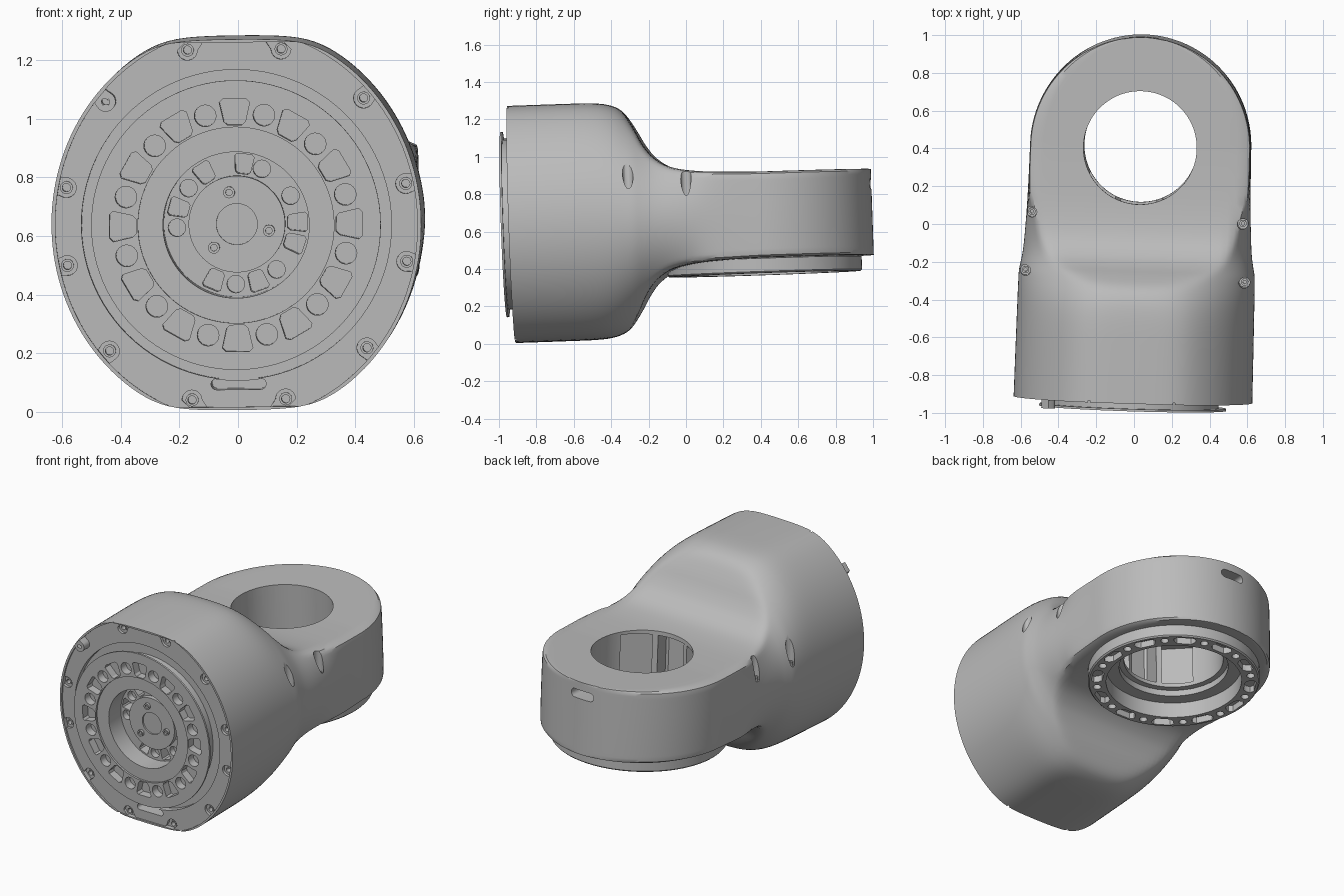
import bpy, bmesh
from math import sin, cos, pi, radians, sqrt, atan2, exp
from mathutils import Matrix, Vector

cube = bpy.data.objects.get("Cube")
if cube:
    bpy.data.objects.remove(cube)

grey = bpy.data.materials.new("plain_grey")
grey.use_nodes = True
COL = (0.5, 0.5, 0.5, 1)
grey.diffuse_color = COL
grey.node_tree.nodes["Principled BSDF"].inputs["Base Color"].default_value = COL

# Part frame: y runs from the front flange to the eye ring; POSE tilts it all
POSE = (Matrix.Translation((-0.007, -0.975, 0.637)) @ Matrix.Rotation(radians(-1.75), 4, 'Z')
        @ Matrix.Rotation(radians(2), 4, 'X') @ Matrix.Rotation(radians(-0.7), 4, 'Y'))
FRONT = Matrix.Rotation(pi / 2, 4, 'X')      # drawn in xy, depth is -z
EYE_Y, EYE_R = 1.388, 0.585
EYE = Matrix.Translation((0, EYE_Y, 0))


def make(name, bm):
    bmesh.ops.recalc_face_normals(bm, faces=bm.faces[:])
    me = bpy.data.meshes.new(name)
    bm.to_mesh(me)
    bm.free()
    ob = bpy.data.objects.new(name, me)
    bpy.context.collection.objects.link(ob)
    me.materials.append(grey)
    return ob


def cut(target, bm):
    tool = make("cutter", bm)
    tool.hide_render = True
    mod = target.modifiers.new("cut", 'BOOLEAN')
    mod.operation, mod.solver, mod.object = 'DIFFERENCE', 'EXACT', tool
    bpy.context.view_layer.objects.active = target
    bpy.ops.object.modifier_apply(modifier="cut")
    bpy.data.objects.remove(tool)


def finish(ob):
    ob.matrix_world = POSE
    bpy.ops.object.select_all(action='DESELECT')
    ob.select_set(True)
    bpy.context.view_layer.objects.active = ob
    bpy.ops.object.shade_smooth_by_angle(angle=radians(32))


def skin(bm, rings, closed=False):
    pairs = list(zip(rings, rings[1:])) + ([(rings[-1], rings[0])] if closed else [])
    for a, b in pairs:
        n = max(len(a), len(b))
        for i in range(n):
            j = (i + 1) % n
            quad = [a[i % len(a)], a[j % len(a)], b[j % len(b)], b[i % len(b)]]
            bm.faces.new(list(dict.fromkeys(quad)))


def lathe(bm, profile, m, closed=False, n=96):
    rings = []
    for r, z in profile:
        steps = n if r > 0 else 1
        rings.append([bm.verts.new(m @ Vector((r * cos(2 * pi * i / n), r * sin(2 * pi * i / n), z)))
                      for i in range(steps)])
    skin(bm, rings, closed)


def prism(bm, pts, z0, z1, m):
    rings = [[bm.verts.new(m @ Vector((x, y, z))) for x, y in pts] for z in (z0, z1)]
    skin(bm, rings)
    for ring in rings:
        bm.faces.new(ring)


def circle(x, y, r, n=24):
    return [(x + r * cos(2 * pi * i / n), y + r * sin(2 * pi * i / n)) for i in range(n)]


def stadium(x, y, r, length, ang, n=12):
    """Round-ended slot starting at x, y and running along ang."""
    pts = []
    for d, turn in ((length, -pi / 2), (0, pi / 2)):
        for i in range(n + 1):
            t = ang + turn + pi * i / n
            pts.append((x + d * cos(ang) + r * cos(t), y + d * sin(ang) + r * sin(t)))
    return pts


def window(ang, r0, r1, w0, w1, c=0.012):
    """Keystone opening with clipped corners."""
    raw = [(r0, -w0 + c), (r0 + c, -w0), (r1 - c, -w1), (r1, -w1 + c),
           (r1, w1 - c), (r1 - c, w1), (r0 + c, w0), (r0, w0 - c)]
    return [(u * cos(ang) - v * sin(ang), u * sin(ang) + v * cos(ang)) for u, v in raw]


def inside_rim(pts):
    """Pull points back to the inner edge of the drum's front rim."""
    fit = []
    for x, z in pts:
        m = max(sqrt((x / 0.619) ** 2 + (z / 0.668) ** 2), abs(z) / 0.623, 1)
        fit.append((x / m, z / m))
    return fit


# ---- Housing: rounded drum flowing into the eye ring ----
STATIONS = [(0.045, .636, .632), (0.3, .636, .63), (0.5, .634, .628), (0.6, .618, .627),
            (0.66, .58, .626), (0.715, .495, .624), (0.766, .4, .615), (0.823, .328, .606),
            (0.915, .272, .599), (1.06, .245, .592), (1.25, .234, .587), (EYE_Y, .23, EYE_R)]


def catmull(k, t):
    p = [Vector(STATIONS[min(max(k + d, 0), len(STATIONS) - 1)]) for d in (-1, 0, 1, 2)]
    return 0.5 * (2 * p[1] + (p[2] - p[0]) * t + (2 * p[0] - 5 * p[1] + 4 * p[2] - p[3]) * t * t
                  + (3 * p[1] - p[0] - 3 * p[2] + p[3]) * t ** 3)


def section(bm, y, h, w, n=144, p=32):
    s = min(max((y - 1.0) / (EYE_Y - 1.0), 0), 1)
    bulge = 0.68 + 1.6 * s * s * (3 - 2 * s) - 0.17 * exp(-((y - 0.86) / 0.2) ** 2)
    ring = []
    for i in range(n):
        t = 2 * pi * (i + 0.5) / n
        dx, dz = w * cos(t), h * sin(t)
        side = sqrt((dx / w) ** 2 + (dz / bulge) ** 2)
        flat = abs(dz) / h
        r = (side ** p + flat ** p) ** (-1 / p)
        ring.append(bm.verts.new((dx * r, y, dz * r)))
    return ring


bm = bmesh.new()
rings = [section(bm, *catmull(k, t / 4)) for k in range(len(STATIONS) - 1) for t in range(4)]
for i in range(31):
    a = radians(i * 2.98)
    rings.append(section(bm, EYE_Y + EYE_R * sin(a), 0.23, EYE_R * cos(a)))
skin(bm, rings)
bm.faces.new(rings[0])
bm.faces.new(rings[-1])
housing = make("housing", bm)

# Sunken front face inside a thin rim
bm = bmesh.new()
prism(bm, inside_rim(circle(0, 0, 1, 144)), 0.1, -0.055, FRONT)
cut(housing, bm)

# Front bore and stepped eye opening
bm = bmesh.new()
prism(bm, circle(0, 0, 0.53, 96), 0.1, -0.25, FRONT)
lathe(bm, [(0, .4), (.3, .4), (.3, -.165), (.5, -.165), (.5, -.4), (0, -.4)], EYE)
cut(housing, bm)

# Three hollows in the eye wall, on the side facing the drum
bm = bmesh.new()
for k in (-1, 0, 1):
    prism(bm, window(-pi / 2 + k * 0.75, 0.25, 0.47, 0.085, 0.16), -0.14, 0.215, EYE)
cut(housing, bm)

# Cable slots: below the front bore and at the back of the eye
bm = bmesh.new()
prism(bm, stadium(-0.075, -0.545, 0.019, 0.15, 0), 0.1, -0.2, FRONT)
prism(bm, stadium(-0.055, 0.15, 0.027, 0.11, 0), -1.85, -2.1, FRONT)
cut(housing, bm)

# Edge notches and screw holes around the front face
SCREWS = [(sx * x, sz * z) for x, z in ((.16, .598), (.44, .427), (.58, .133))
          for sx in (1, -1) for sz in (1, -1)]
notches, holes = bmesh.new(), bmesh.new()
for x, z in SCREWS:
    ang = atan2(z, x) if abs(x) > 0.2 else atan2(z, 0)
    prism(notches, inside_rim(stadium(x, z, 0.034, 0.12, ang)), 0.0, -0.072, FRONT)
    prism(holes, circle(x, z, 0.014, 16), 0.0, -0.1, FRONT)
cut(housing, notches)
cut(housing, holes)

# Four screw wells sunk from above into the shoulders
WELLS = [(-.564, 1.03), (.555, 1.0), (-.588, .72), (.574, .69)]
bm = bmesh.new()
for x, y in WELLS:
    prism(bm, circle(x, y, 0.028), 0.09, 0.6, Matrix())
cut(housing, bm)
finish(housing)

bm = bmesh.new()
for x, y in WELLS:
    lathe(bm, [(0, .08), (.019, .08), (.019, .115), (.009, .115), (.009, .1), (0, .1)],
          Matrix.Translation((x, y, 0)), n=20)
finish(make("shoulder_screws", bm))

bm = bmesh.new()
for x, z in SCREWS:
    lathe(bm, [(.022, -.077), (.022, -.066), (.014, -.066), (.014, -.077)],
          FRONT @ Matrix.Translation((x, z, 0)), closed=True, n=20)
finish(make("front_screw_collars", bm))

# ---- Front output flange with stepped hub ----
bm = bmesh.new()
lathe(bm, [(0, -.11), (.07, -.11), (.07, -.1), (.165, -.1), (.165, -.13), (.25, -.13),
           (.25, -.012), (.335, -.012), (.335, 0), (.495, 0), (.495, -.012), (.455, -.012),
           (.455, -.09), (.535, -.09), (.535, -.3), (0, -.3)], FRONT)
flange = make("front_flange", bm)
bm = bmesh.new()
for i in range(12):
    a = 2 * pi * i / 12
    b = a + pi / 12
    prism(bm, window(a, 0.342, 0.432, 0.037, 0.052), 0.05, -0.05, FRONT)
    prism(bm, circle(0.388 * cos(b), 0.388 * sin(b), 0.037), 0.05, -0.05, FRONT)
for deg in (83, 1, -19, -71, -113, 164, 122):
    prism(bm, window(radians(deg), 0.172, 0.24, 0.026, 0.033, 0.008), -0.115, -0.2, FRONT)
for deg in (65, 27, -50, -92, 183, 143):
    a = radians(deg)
    prism(bm, circle(0.206 * cos(a), 0.206 * sin(a), 0.03), -0.115, -0.17, FRONT)
cut(flange, bm)
finish(flange)

bm = bmesh.new()
for deg in (103, -12, 225):
    x, z = 0.112 * cos(radians(deg)), 0.112 * sin(radians(deg))
    lathe(bm, [(0, -.11), (.02, -.11), (.02, -.085), (.011, -.085), (.011, -.095), (0, -.095)],
          FRONT @ Matrix.Translation((x, z, 0)), n=20)
finish(make("hub_screws", bm))

# ---- Lower eye flange with perforated face ----
bm = bmesh.new()
lathe(bm, [(.505, -.17), (.505, -.232), (.52, -.234), (.52, -.304), (.512, -.312), (.41, -.312),
           (.41, -.21), (.33, -.21), (.33, -.17)], EYE, closed=True)
lower = make("lower_flange", bm)
bm = bmesh.new()
for i in range(12):
    a = 2 * pi * i / 12
    b = a + pi / 12
    prism(bm, window(a, 0.432, 0.497, 0.062, 0.07, 0.02), -0.4, -0.27, EYE)
    prism(bm, circle(0.468 * cos(b), 0.468 * sin(b), 0.024), -0.4, -0.27, EYE)
cut(lower, bm)
finish(lower)
